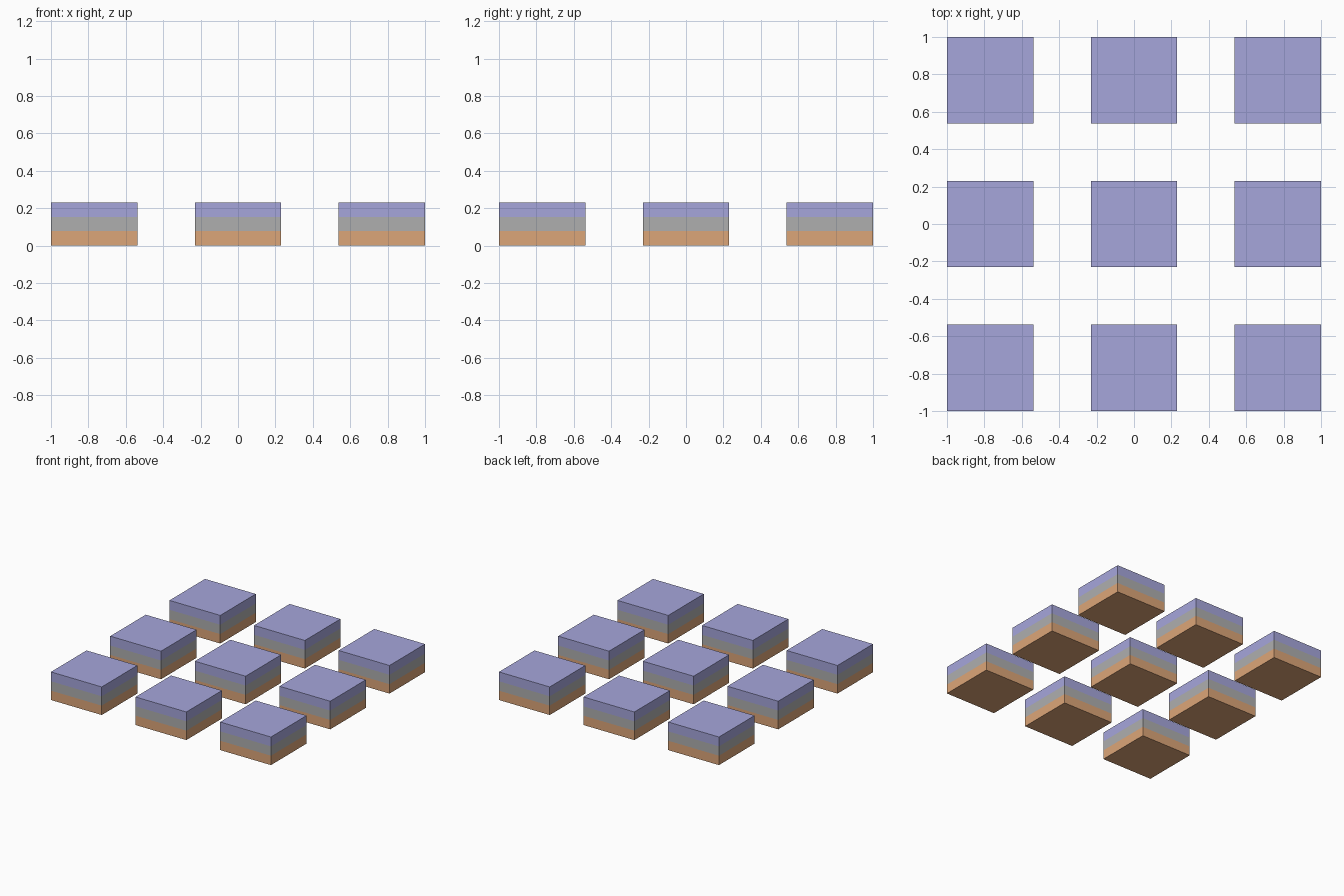
import bpy, bmesh
from mathutils import Matrix

if "Cube" in bpy.data.objects:
    bpy.data.objects.remove(bpy.data.objects["Cube"])

U = 1 / 13                      # grid unit: the layout is 26 units wide
SIZE, LAYER, PITCH = 6 * U, U, 10 * U


def material(name, rgb):
    m = bpy.data.materials.new(name)
    m.diffuse_color = (*rgb, 1)
    m.use_nodes = True
    m.node_tree.nodes["Principled BSDF"].inputs["Base Color"].default_value = m.diffuse_color
    return m


bands = [material("orange_band", (0.72, 0.38, 0.19)),
         material("grey_band", (0.43, 0.43, 0.43)),
         material("violet_band", (0.38, 0.38, 0.71))]

# One block: a flat box cut into three equal coloured bands
bm = bmesh.new()
bmesh.ops.create_cube(bm, size=1, matrix=Matrix.Translation((0, 0, 1.5 * LAYER))
                      @ Matrix.Diagonal((SIZE, SIZE, 3 * LAYER, 1)))
for i in (1, 2):
    bmesh.ops.bisect_plane(bm, geom=bm.verts[:] + bm.edges[:] + bm.faces[:],
                           plane_co=(0, 0, i * LAYER), plane_no=(0, 0, 1))
for f in bm.faces:
    f.material_index = max(0, min(2, int(f.calc_center_median().z / LAYER)))
block = bpy.data.meshes.new("banded_block")
bm.to_mesh(block)
bm.free()
for m in bands:
    block.materials.append(m)

# Three by three array of blocks
for row, y in zip(("front", "middle", "back"), (-PITCH, 0, PITCH)):
    for col, x in zip(("left", "centre", "right"), (-PITCH, 0, PITCH)):
        ob = bpy.data.objects.new(f"block_{row}_{col}", block)
        ob.location = (x, y, 0)
        bpy.context.collection.objects.link(ob)
